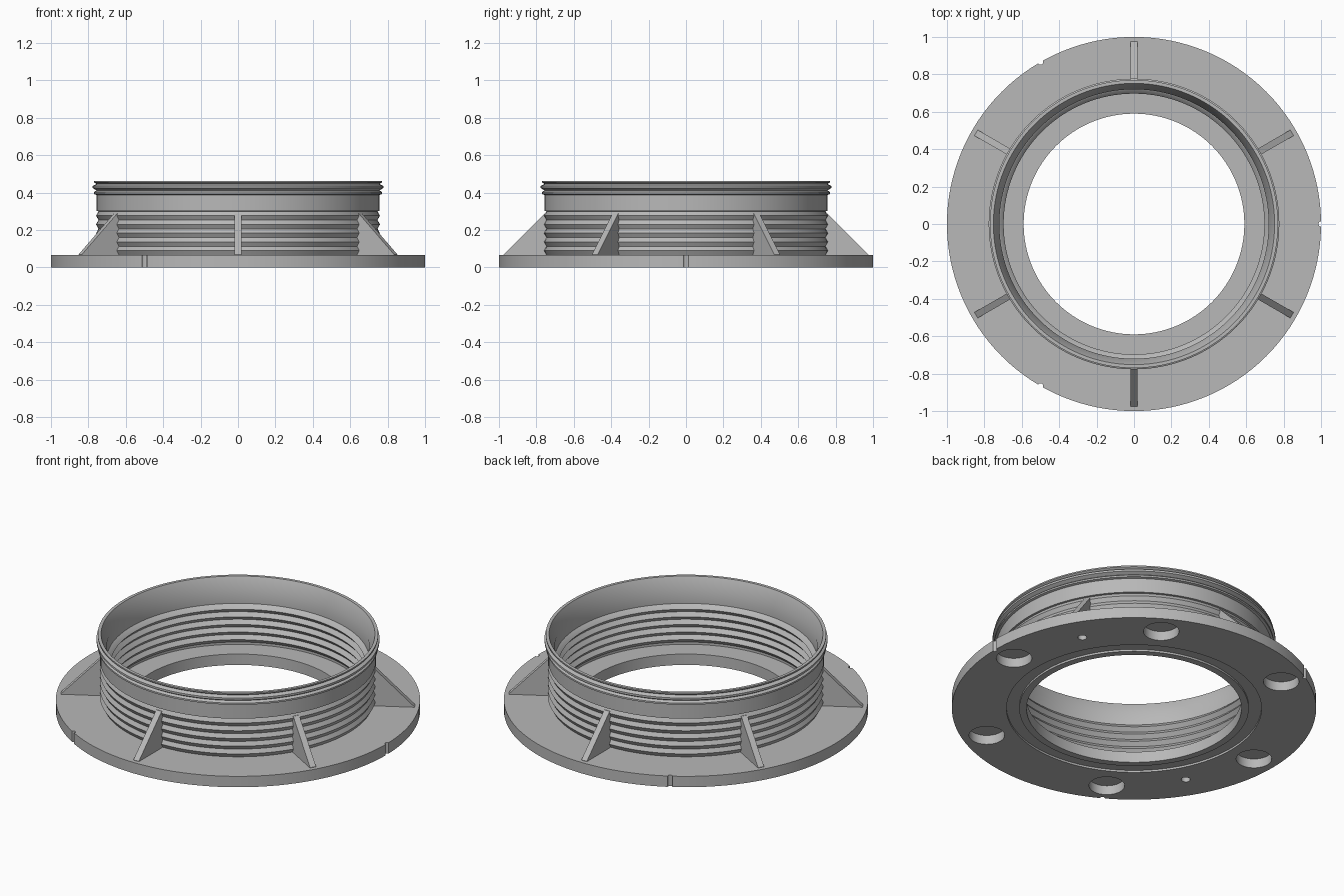
import bpy, bmesh, math
from mathutils import Matrix, Vector

if "Cube" in bpy.data.objects:
    bpy.data.objects.remove(bpy.data.objects["Cube"], do_unlink=True)

SEGMENTS = 128

grey = bpy.data.materials.new("plain_grey")
grey.use_nodes = True
colour = (0.48, 0.48, 0.48, 1)
grey.diffuse_color = colour
grey.node_tree.nodes["Principled BSDF"].inputs["Base Color"].default_value = colour


def make_object(name, bm):
    bmesh.ops.recalc_face_normals(bm, faces=bm.faces)
    mesh = bpy.data.meshes.new(name)
    bm.to_mesh(mesh)
    bm.free()
    mesh.materials.append(grey)
    obj = bpy.data.objects.new(name, mesh)
    bpy.context.collection.objects.link(obj)
    return obj


def smooth(obj):
    bpy.ops.object.select_all(action="DESELECT")
    obj.select_set(True)
    bpy.context.view_layer.objects.active = obj
    bpy.ops.object.shade_smooth_by_angle(angle=math.radians(25))


def lathe(name, profile):
    """Revolve a closed (radius, height) outline around z."""
    bm = bmesh.new()
    rings = []
    for i in range(SEGMENTS):
        a = math.tau * i / SEGMENTS
        rings.append([bm.verts.new((r * math.cos(a), r * math.sin(a), z)) for r, z in profile])
    n = len(profile)
    for i in range(SEGMENTS):
        here, there = rings[i], rings[(i + 1) % SEGMENTS]
        for j in range(n):
            k = (j + 1) % n
            bm.faces.new((here[j], there[j], there[k], here[k]))
    return make_object(name, bm)


def thread(low, high, root, crest, turns):
    """Zigzag outline rising from low to high."""
    steps = 2 * turns
    return [(crest if i % 2 else root, low + (high - low) * i / steps)
            for i in range(steps + 1)]


def add_cutter(bm, radius, distance, degrees, bottom, top, sides):
    place = (Matrix.Rotation(math.radians(degrees), 4, "Z")
             @ Matrix.Translation((distance, 0, (bottom + top) / 2)))
    bmesh.ops.create_cone(bm, cap_ends=True, segments=sides, radius1=radius,
                          radius2=radius, depth=top - bottom, matrix=place)


# Base flange with a shallow sealing groove underneath
flange = lathe("base_flange", [
    (0.59, 0), (0.63, 0), (0.63, 0.012), (0.70, 0.012), (0.70, 0),
    (1, 0), (1, 0.066), (0.59, 0.066)])

# Blind bolt holes, locating holes and rim notches
cut = bmesh.new()
for i in range(6):
    add_cutter(cut, 0.098, 0.86, 60 * i, -0.05, 0.056, 32)
for angle in (30, 210):
    add_cutter(cut, 0.025, 0.83, angle, -0.05, 0.056, 16)
for angle in (0, 120, 240):
    add_cutter(cut, 0.014, 1, angle, -0.05, 0.12, 12)
cutter = make_object("flange_cutter", cut)
cutter.hide_render = True

mod = flange.modifiers.new("holes", "BOOLEAN")
mod.operation = "DIFFERENCE"
mod.solver = "EXACT"
mod.object = cutter
bpy.context.view_layer.objects.active = flange
bpy.ops.object.modifier_apply(modifier=mod.name)
bpy.data.objects.remove(cutter, do_unlink=True)
smooth(flange)

# Collar: threaded outside and inside, plain band, ribbed lip
outside = thread(0.066, 0.30, 0.746, 0.759, 5)
band = [(0.757, 0.302), (0.757, 0.388)]
lip = [(0.770, 0.392), (0.770, 0.402), (0.757, 0.412), (0.777, 0.424),
       (0.777, 0.436), (0.757, 0.446), (0.770, 0.455), (0.770, 0.463)]
mouth = [(0.752, 0.463), (0.72, 0.392), (0.72, 0.312)]
inside = thread(0.08, 0.31, 0.716, 0.697, 5)[::-1]
collar = lathe("threaded_collar",
               [(0.746, 0.05)] + outside + band + lip + mouth + inside + [(0.716, 0.05)])
smooth(collar)

# Triangular gussets bracing the collar
ribs = bmesh.new()
side = [(0.735, 0.05), (0.975, 0.05), (0.975, 0.068), (0.757, 0.287), (0.735, 0.287)]
for i in range(6):
    turn = Matrix.Rotation(math.radians(30 + 60 * i), 3, "Z")
    left, right = [[ribs.verts.new(turn @ Vector((r, y, z))) for r, z in side]
                   for y in (-0.018, 0.018)]
    ribs.faces.new(left)
    ribs.faces.new(right[::-1])
    for j in range(len(side)):
        k = (j + 1) % len(side)
        ribs.faces.new((left[j], right[j], right[k], left[k]))
make_object("gussets", ribs)
